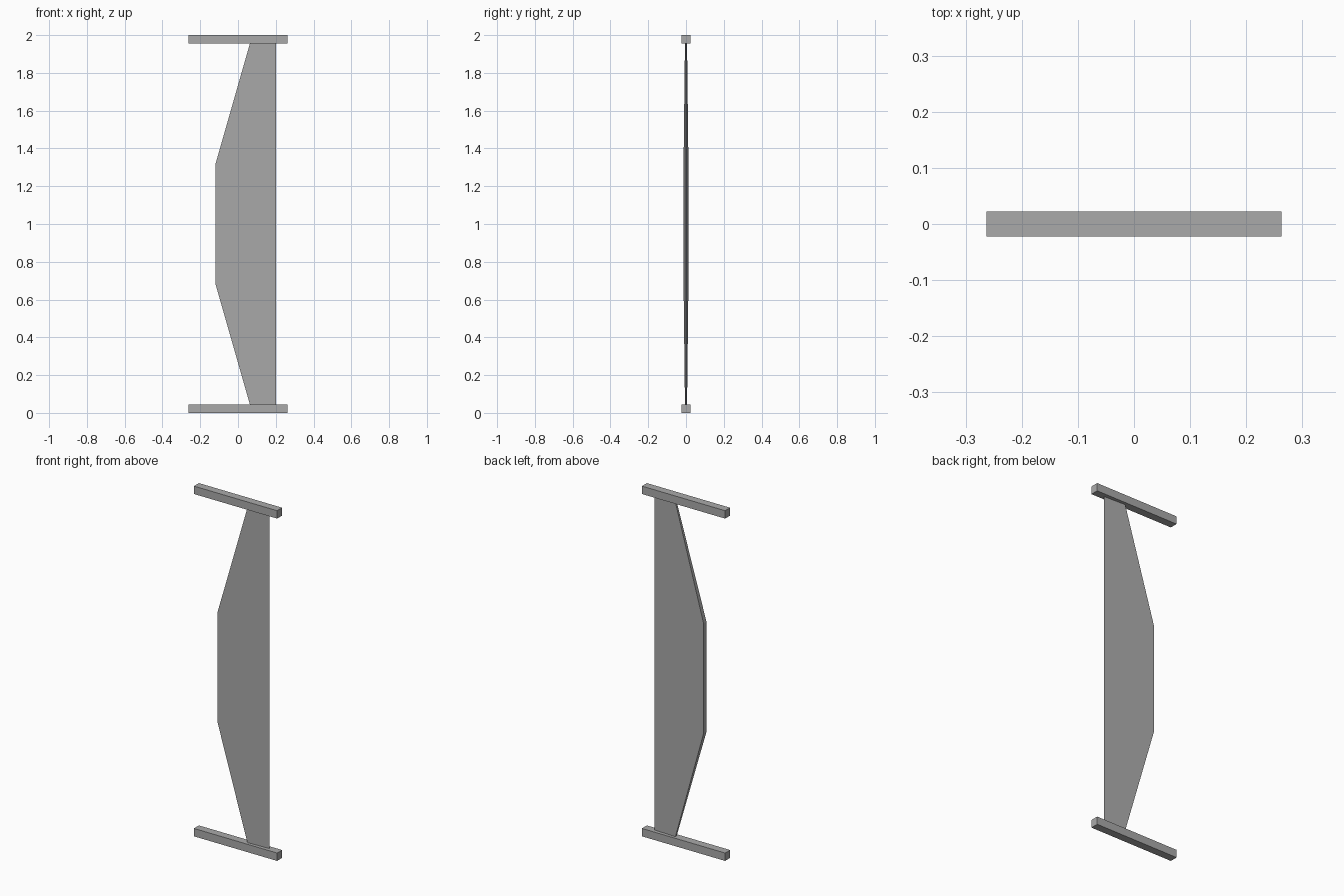
import bpy
import bmesh

cube = bpy.data.objects.get("Cube")
if cube:
    bpy.data.objects.remove(cube, do_unlink=True)

grey = bpy.data.materials.new("plain grey")
grey.use_nodes = True
grey.diffuse_color = (0.4, 0.4, 0.4, 1)
grey.node_tree.nodes["Principled BSDF"].inputs["Base Color"].default_value = (0.4, 0.4, 0.4, 1)

HEIGHT, BAR, LENGTH = 2.0, 0.045, 0.526
EDGE_X, SPINE_X, THICK = 0.2, -0.12, 0.026


def finish(name, bm):
    bmesh.ops.recalc_face_normals(bm, faces=bm.faces)
    mesh = bpy.data.meshes.new(name)
    bm.to_mesh(mesh)
    bm.free()
    mesh.materials.append(grey)
    obj = bpy.data.objects.new(name, mesh)
    bpy.context.collection.objects.link(obj)
    return obj


# Square end bars
for name, z in (("bottom_bar", BAR / 2), ("top_bar", HEIGHT - BAR / 2)):
    bm = bmesh.new()
    bmesh.ops.create_cube(bm, size=1)
    bmesh.ops.scale(bm, vec=(LENGTH, BAR, BAR), verts=bm.verts)
    bmesh.ops.translate(bm, vec=(0, 0, z), verts=bm.verts)
    finish(name, bm)

# Blade: outline in x and z, thick at the spine and thinning to the straight edge
outline = [(EDGE_X, BAR), (EDGE_X, HEIGHT - BAR), (0.063, HEIGHT - BAR),
           (SPINE_X, 1.315), (SPINE_X, 0.685), (0.063, BAR)]
bm = bmesh.new()
sides = []
for sign in (-1, 1):
    ring = []
    for x, z in outline:
        half = THICK / 2 * max((EDGE_X - x) / (EDGE_X - SPINE_X), 0.02)
        ring.append(bm.verts.new((x, sign * half, z)))
    bm.faces.new(ring)
    sides.append(ring)
front, back = sides
for i in range(len(outline)):
    j = (i + 1) % len(outline)
    bm.faces.new((front[i], front[j], back[j], back[i]))
finish("blade", bm)
